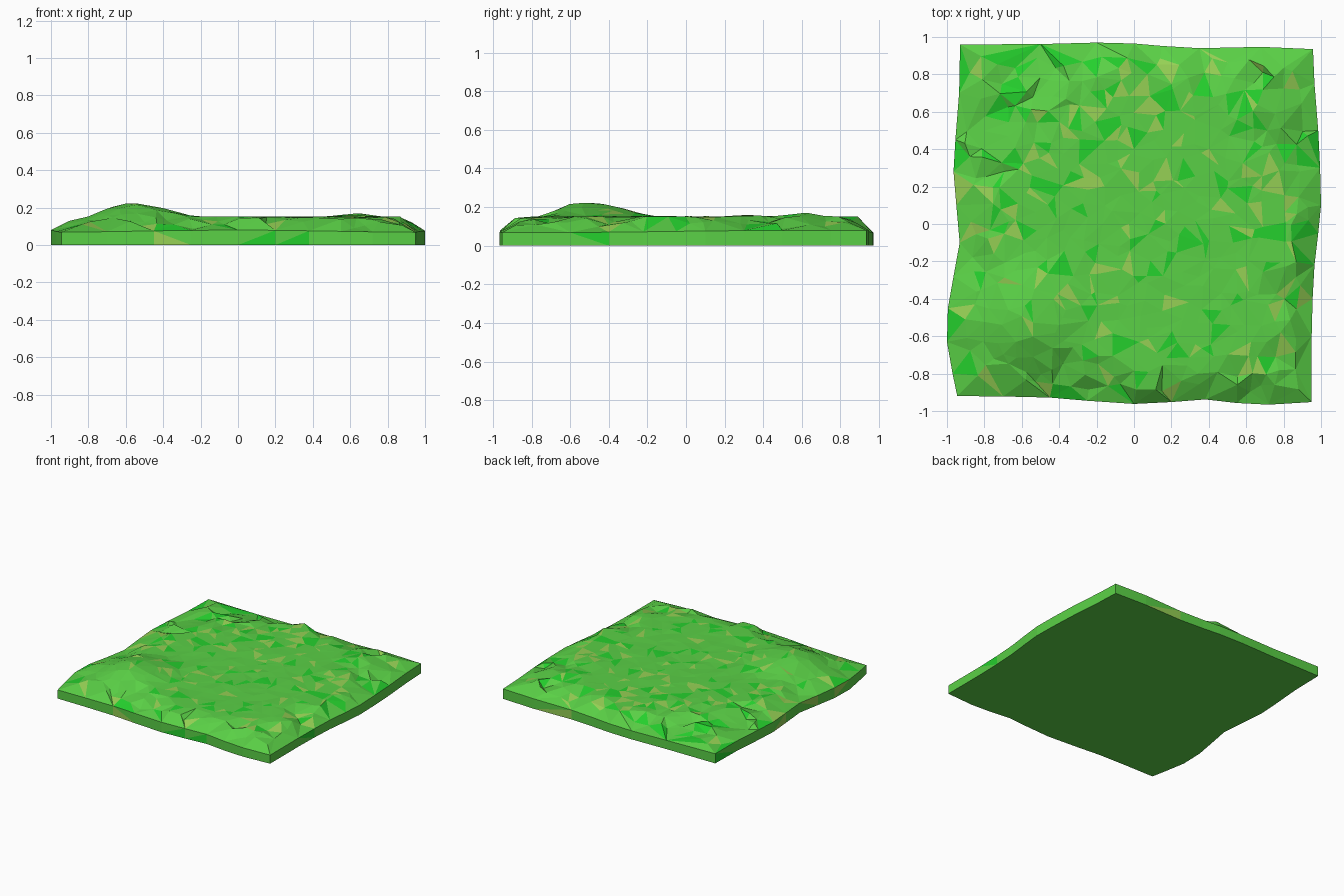
import bpy, bmesh, math, random
from mathutils import Vector
from mathutils.geometry import delaunay_2d_cdt

if "Cube" in bpy.data.objects:
    bpy.data.objects.remove(bpy.data.objects["Cube"])

random.seed(7)
TOP = 0.152

# wavy outer edge of the tile and jagged edge of its flat top (counter-clockwise)
outline = [(-.945, -.92), (-.7, -.922), (-.45, -.928), (-.25, -.945), (0, -.962), (.2, -.952),
           (.38, -.938), (.55, -.957), (.72, -.966), (.95, -.952), (.95, -.6), (.955, -.4),
           (.965, -.22), (.985, -.05), (1, .1), (.995, .3), (.985, .5), (.965, .75), (.957, .935),
           (.68, .947), (.35, .94), (.15, .952), (0, .965), (-.2, .97), (-.5, .962), (-.93, .96),
           (-.935, .7), (-.955, .45), (-.965, .28), (-.95, .1), (-.932, -.1), (-.965, -.28),
           (-.995, -.45), (-1, -.63), (-.97, -.8)]
plateau = [(-.55, -.6), (-.3, -.64), (-.15, -.74), (0, -.84), (.2, -.85), (.3, -.74), (.42, -.7),
           (.5, -.78), (.68, -.68), (.76, -.5), (.72, -.34), (.86, -.2), (.85, .2), (.72, .35),
           (.62, .55), (.76, .72), (.64, .7), (.48, .62), (.36, .74), (.15, .8), (-.05, .88),
           (-.15, .8), (-.3, .62), (-.6, .5), (-.52, .42), (-.68, .22), (-.8, .05), (-.7, -.12),
           (-.66, -.3)]


def inside(p, poly):
    hit = False
    for (ax, ay), (bx, by) in zip(poly, poly[1:] + poly[:1]):
        if (ay > p[1]) != (by > p[1]) and p[0] < (bx - ax) * (p[1] - ay) / (by - ay) + ax:
            hit = not hit
    return hit


def distance(p, poly):
    best = 9
    for a, b in zip(poly, poly[1:] + poly[:1]):
        a, b = Vector(a), Vector(b)
        t = max(0, min(1, (p - a).dot(b - a) / (b - a).length_squared))
        best = min(best, (p - a.lerp(b, t)).length)
    return best


def bump(p, x, y, rx, ry):
    r = math.hypot((p.x - x) / rx, (p.y - y) / ry)
    return 0.5 + 0.5 * math.cos(math.pi * min(r, 1))


def height(p):
    edge = distance(p, outline)
    rim = 0.074 + 0.006 * math.sin(3 * p.x + 2 * p.y + 3.5) + 0.012 * bump(p, -1, -.55, .3, .4)
    if edge < 1e-4:
        return rim
    if inside(p, plateau):
        z = TOP + random.uniform(-.004, .001)
    else:
        t = edge / (edge + distance(p, plateau))
        rough = 0.022 * (1 - bump(p, -.6, -.55, .5, .5))
        z = min(TOP, rim + (TOP - rim) * t ** 0.75 + random.uniform(-rough, rough))
    z += 0.072 * bump(p, -.58, -.52, .4, .4) ** 0.85
    return z + 0.016 * bump(p, .66, .32, .15, .12) + 0.02 * bump(p, .62, .6, .2, .16)


def paint(name, color):
    m = bpy.data.materials.new(name)
    m.diffuse_color = (*color, 1)
    m.use_nodes = True
    m.node_tree.nodes["Principled BSDF"].inputs["Base Color"].default_value = m.diffuse_color
    return m


# scattered points joined into irregular triangles
points = [Vector(p) for p in outline]
N = 23
for i in range(N):
    for j in range(N):
        p = Vector([-1 + 2 * (k + .5 + random.uniform(-.42, .42)) / N for k in (i, j)])
        if inside(p, outline) and distance(p, outline) > .05:
            points.append(p)
verts, _, faces, *_ = delaunay_2d_cdt(points, [], [list(range(len(outline)))], 1, 1e-5)

# grassy top surface
bm = bmesh.new()
bv = [bm.verts.new((v.x, v.y, height(v))) for v in verts]
for f in faces:
    bm.faces.new([bv[i] for i in f])

# vertical side walls and flat base
rim_edges = [e for e in bm.edges if e.is_boundary]
ext = bmesh.ops.extrude_edge_only(bm, edges=rim_edges)["geom"]
for v in ext:
    if isinstance(v, bmesh.types.BMVert):
        v.co.z = 0
bmesh.ops.triangulate(bm, faces=[f for f in ext if isinstance(f, bmesh.types.BMFace)])
bmesh.ops.contextual_create(bm, geom=[e for e in bm.edges if e.is_boundary])
bmesh.ops.recalc_face_normals(bm, faces=bm.faces[:])

# patchwork of three greens
for f in bm.faces:
    if f.normal.z > -.9:
        f.material_index = random.choices((0, 1, 2), (80, 10, 10))[0]

mesh = bpy.data.meshes.new("grass_tile")
bm.to_mesh(mesh)
bm.free()
for m in (paint("grass", (.102, .63, .061)), paint("bright_grass", (.018, .63, .026)),
          paint("dry_grass", (.302, .63, .089))):
    mesh.materials.append(m)
tile = bpy.data.objects.new("grass_tile", mesh)
bpy.context.collection.objects.link(tile)
